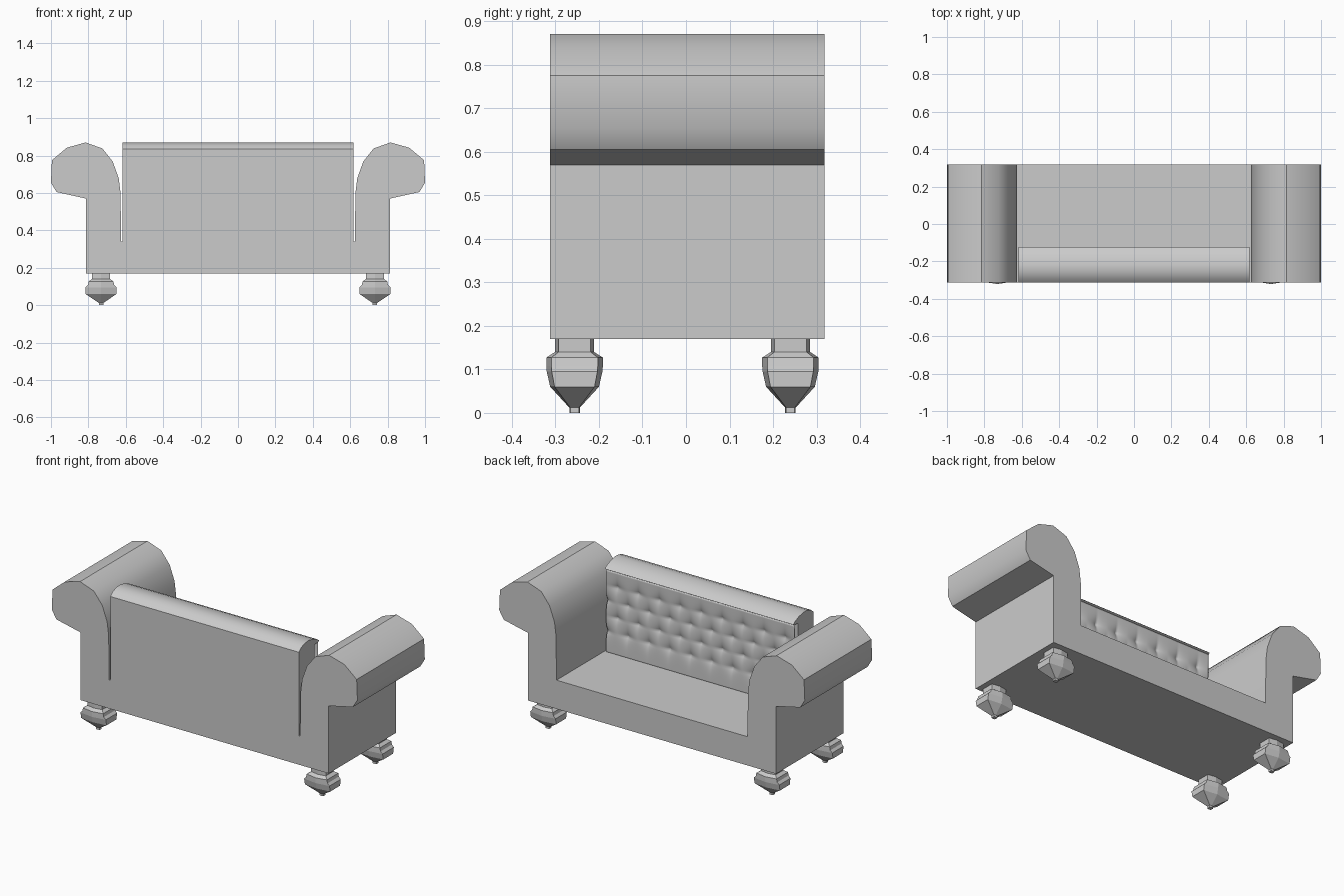
import bpy, math
from math import radians, exp, cos, pi

if "Cube" in bpy.data.objects:
    bpy.data.objects.remove(bpy.data.objects["Cube"])


def make(name, verts, faces, smooth=None):
    me = bpy.data.meshes.new(name)
    me.from_pydata(verts, [], faces)
    ob = bpy.data.objects.new(name, me)
    bpy.context.collection.objects.link(ob)
    bpy.ops.object.select_all(action='DESELECT')
    bpy.context.view_layer.objects.active = ob
    ob.select_set(True)
    bpy.ops.object.mode_set(mode='EDIT')
    bpy.ops.mesh.select_all(action='SELECT')
    bpy.ops.mesh.normals_make_consistent(inside=False)
    bpy.ops.object.mode_set(mode='OBJECT')
    if smooth:
        bpy.ops.object.shade_smooth_by_angle(angle=radians(smooth))
    return ob


def loft(name, rings, smooth=None):
    n = len(rings[0])
    verts = [v for r in rings for v in r]
    faces = [list(range(n)), list(range(len(verts) - n, len(verts)))]
    for k in range(len(rings) - 1):
        for i in range(n):
            j = (i + 1) % n
            faces.append((k * n + i, k * n + j, (k + 1) * n + j, (k + 1) * n + i))
    return make(name, verts, faces, smooth)


Y0, Y1 = -0.312, 0.318

# Seat base and two scrolled arms: one mirrored profile extruded along y
half = [(0.812, 0.17), (0.812, 0.57), (0.97, 0.605), (1.0, 0.655), (0.995, 0.775),
        (0.915, 0.842), (0.815, 0.87), (0.725, 0.838), (0.67, 0.768),
        (0.638, 0.68), (0.628, 0.60), (0.625, 0.34)]
profile = half + [(-x, z) for x, z in reversed(half)]
loft("seat_and_arms", [[(x, y, z) for x, z in profile] for y in (Y0, Y1)], 35)

# Backrest: rounded top, front side left open for the tufted panel
W, FY, TOP = 0.617, -0.135, 0.825
cap = [(Y0, 0.33), (Y0, 0.835), (-0.29, 0.855), (-0.255, 0.868), (-0.22, 0.87),
       (-0.175, 0.861), (-0.14, 0.846), (-0.122, 0.832), (FY, TOP), (FY - 0.03, TOP),
       (FY - 0.03, 0.33)]
loft("backrest", [[(x, y, z) for y, z in cap] for x in (-W, W)], 35)

# Tufted panel: grid pushed in at staggered button positions
STEP, ROWS = 0.137, (0.73, 0.64, 0.55, 0.46)


def tuft(x, z):
    d = 0.0
    for r, zr in enumerate(ROWS):
        off = STEP / 2 if r % 2 else 0
        dx = x - off - STEP * round((x - off) / STEP)
        d += 0.022 * exp(-(abs(dx) / 0.03 + abs(z - zr) / 0.03))
    return d


NX, NZ = 144, 48
verts = []
for k in range(NZ + 1):
    z = 0.335 + (TOP - 0.335) * k / NZ
    for i in range(NX + 1):
        x = -W + 2 * W * i / NX
        verts.append((x, FY - tuft(x, z), z))
faces = [(k * (NX + 1) + i, k * (NX + 1) + i + 1, (k + 1) * (NX + 1) + i + 1,
          (k + 1) * (NX + 1) + i) for k in range(NZ) for i in range(NX)]
panel = make("tufted_panel", verts, faces, 60)
mod = panel.modifiers.new("thickness", 'SOLIDIFY')
mod.thickness = 0.004

# Turned feet: flattened six-sided rings (z, half width x, half depth y)
rings = [(0.175, 0.048, 0.045), (0.14, 0.048, 0.045), (0.127, 0.066, 0.065),
         (0.108, 0.07, 0.065), (0.095, 0.083, 0.064), (0.06, 0.083, 0.056),
         (0.012, 0.012, 0.012), (0.0, 0.012, 0.012)]
hexagon = [(1, 0.82), (0, 1), (-1, 0.82), (-1, -0.82), (0, -1), (1, -0.82)]
for side, fx in (("left", -0.732), ("right", 0.732)):
    for end, fy in (("front", -0.256), ("rear", 0.24)):
        loft(f"{end}_{side}_foot",
             [[(fx + a * rx, fy + b * ry, z) for a, b in hexagon] for z, rx, ry in rings])
